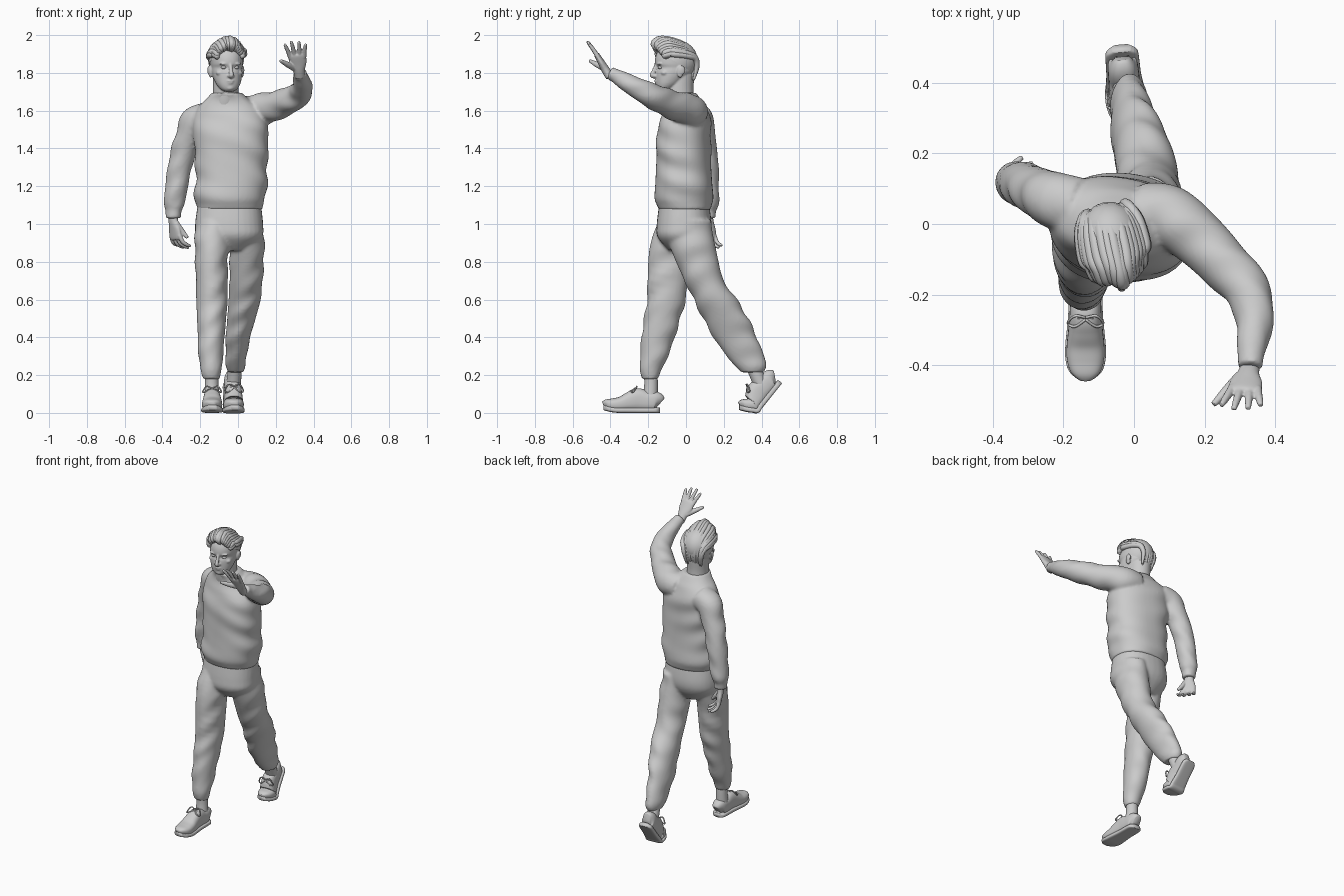
import bpy, bmesh, math, random
from math import sin, cos, pi, radians
from mathutils import Vector, Matrix

random.seed(4)


def spline(rows, k):
    """Catmull-Rom interpolation of whole rows of numbers."""
    out = []
    for i in range(len(rows) - 1):
        a, b = rows[max(i - 1, 0)], rows[i]
        c, d = rows[i + 1], rows[min(i + 2, len(rows) - 1)]
        for j in range(k):
            t = j / k
            out.append([0.5 * (2 * q + (r - p) * t + (2 * p - 5 * q + 4 * r - s) * t * t
                               + (3 * q - p - 3 * r + s) * t ** 3) for p, q, r, s in zip(a, b, c, d)])
    return out + [list(rows[-1])]


def loft(bm, rows, flat=False, side=(1, 0, 0), p=2, n=32, k=6, fold=0.0):
    """Skin rings (x, y, z, rx, ry, yaw); flat rings are level, others follow the path."""
    rows = spline([tuple(r) + (0,) * (6 - len(r)) for r in rows], k)
    pts = [Vector(r[:3]) for r in rows]
    rings, dist = [], 0
    for i, (x, y, z, a, b, yaw) in enumerate(rows):
        if flat:
            u, v = Vector((cos(yaw), sin(yaw), 0)), Vector((-sin(yaw), cos(yaw), 0))
        else:
            t = (pts[min(i + 1, len(pts) - 1)] - pts[max(i - 1, 0)]).normalized()
            u = Vector(side)
            u = (u - t * u.dot(t)).normalized()
            v = t.cross(u)
        dist += (pts[i] - pts[i - 1]).length if i else 0
        ring = []
        for j in range(n):
            g = 2 * pi * j / n
            cx, sy = cos(g), sin(g)
            w = 1 + fold * sin(42 * dist + 2.5 * sin(g + 1)) * (0.5 + 0.5 * sin(2 * g + 9 * dist))
            cx = math.copysign(abs(cx) ** (2 / p), cx) * max(a, .002) * w
            sy = math.copysign(abs(sy) ** (2 / p), sy) * max(b, .002) * w
            ring.append(bm.verts.new(pts[i] + u * cx + v * sy))
        rings.append(ring)
    for r, s in zip(rings, rings[1:]):
        for j in range(n):
            bm.faces.new((r[j], r[(j + 1) % n], s[(j + 1) % n], s[j]))
    bm.faces.new(rings[0][::-1])
    bm.faces.new(rings[-1])


def tube(bm, rows, **kw):
    loft(bm, [(x, y, z, r, r) for x, y, z, r in rows], **kw)


def blob(bm, c, s):
    bmesh.ops.create_uvsphere(bm, u_segments=20, v_segments=12, radius=1,
                              matrix=Matrix.Translation(c) @ Matrix.Diagonal((*s, 1)))


def finish(bm, name, matrix=None, voxel=0, smooth=4):
    """Turn the bmesh into an object, optionally fusing its pieces into one skin."""
    if matrix:
        bm.transform(matrix)
    bmesh.ops.recalc_face_normals(bm, faces=bm.faces[:])
    for f in bm.faces:
        f.smooth = True
    me = bpy.data.meshes.new(name)
    bm.to_mesh(me)
    bm.free()
    ob = bpy.data.objects.new(name, me)
    bpy.context.collection.objects.link(ob)
    if voxel:
        m = ob.modifiers.new("fuse", 'REMESH')
        m.mode, m.voxel_size, m.use_smooth_shade = 'VOXEL', voxel, True
        m = ob.modifiers.new("soften", 'SMOOTH')
        m.factor, m.iterations = 0.5, smooth
    return ob


# Sweater: torso, hanging right sleeve, raised left sleeve
bm = bmesh.new()
loft(bm, [(-.045, -.01, 1.075, .17, .135, .05), (-.045, -.01, 1.1, .178, .145, .05),
          (-.043, -.01, 1.14, .188, .156, 0), (-.035, -.012, 1.22, .19, .15, -.05),
          (-.035, -.012, 1.3, .19, .145, -.08), (-.035, -.012, 1.4, .195, .142, -.14),
          (-.04, -.01, 1.5, .2, .138, -.17), (-.045, 0, 1.57, .19, .122, -.17),
          (-.05, 0, 1.62, .16, .105, -.15), (-.055, -.015, 1.66, .115, .09, -.1),
          (-.06, -.032, 1.695, .08, .084, 0)], flat=True, p=2.3, n=48, fold=.035)
tube(bm, [(-.16, .05, 1.57, .082), (-.225, .068, 1.54, .08), (-.27, .09, 1.44, .069),
          (-.305, .108, 1.32, .064), (-.325, .115, 1.2, .06), (-.338, .118, 1.11, .055),
          (-.342, .118, 1.07, .043), (-.342, .118, 1.03, .041)], fold=.07)
tube(bm, [(.02, .03, 1.585, .088), (.1, .02, 1.6, .088), (.18, -.04, 1.62, .08),
          (.26, -.12, 1.65, .072), (.322, -.19, 1.685, .065), (.34, -.26, 1.72, .055),
          (.336, -.33, 1.76, .046), (.331, -.375, 1.785, .037), (.328, -.405, 1.8, .035)],
     side=(0, 0, 1), fold=.06)
finish(bm, "sweater", voxel=.009)

# Trousers: hips and two striding legs
bm = bmesh.new()
loft(bm, [(-.045, -.01, 1.12, .165, .13), (-.047, -.01, 1.0, .18, .145),
          (-.045, -.015, .93, .172, .135), (-.045, -.01, .86, .1, .08)], flat=True, p=2.3)
loft(bm, [(-.13, -.03, 1.02, .09, .115), (-.136, -.065, .9, .094, .122), (-.14, -.085, .8, .086, .115),
          (-.138, -.105, .6, .083, .102), (-.14, -.125, .5, .077, .096), (-.142, -.148, .4, .071, .088),
          (-.145, -.168, .3, .065, .074), (-.141, -.187, .23, .056, .058),
          (-.14, -.19, .18, .043, .043)], flat=True, n=40, fold=.055)
loft(bm, [(.04, .005, 1.02, .09, .125), (.045, .03, .9, .094, .122), (.047, .06, .8, .09, .113),
          (.042, .095, .7, .088, .104), (.035, .155, .6, .085, .114), (.018, .21, .5, .075, .12),
          (0, .26, .4, .065, .115), (-.01, .315, .3, .056, .1), (-.012, .342, .25, .051, .084),
          (-.014, .352, .215, .04, .06)], flat=True, n=40, fold=.055)
finish(bm, "trousers", voxel=.009)

# Ankles
bm = bmesh.new()
tube(bm, [(-.14, -.188, .24, .036), (-.139, -.185, .15, .036), (-.138, -.19, .07, .04)])
tube(bm, [(-.014, .335, .29, .037), (-.018, .37, .21, .037), (-.026, .405, .13, .04)])
finish(bm, "ankles")

# Head, turned slightly to its left
head = Matrix.Translation((-.06, -.06, 0)) @ Matrix.Rotation(radians(12), 4, 'Z')
bm = bmesh.new()
loft(bm, [(0, -.06, 1.702, .025, .025), (0, -.055, 1.715, .045, .041), (0, -.04, 1.74, .063, .062),
          (0, -.02, 1.775, .075, .084), (0, -.002, 1.805, .081, .101), (0, .004, 1.828, .082, .1),
          (0, .003, 1.85, .085, .108), (0, .006, 1.89, .085, .106), (0, .008, 1.925, .075, .09),
          (0, .01, 1.95, .052, .062), (0, .01, 1.962, .02, .025)], flat=True, p=2.15, n=40)
loft(bm, [(0, .045, 1.6, .08, .08), (0, .03, 1.66, .07, .076), (0, .025, 1.72, .067, .076),
          (0, .03, 1.79, .066, .076)], flat=True)
tube(bm, [(0, -.095, 1.855, .009), (0, -.105, 1.83, .009), (0, -.117, 1.802, .011),
          (0, -.121, 1.787, .013), (0, -.1, 1.777, .01)])
blob(bm, (0, -.098, 1.758), (.023, .012, .005))
blob(bm, (0, -.095, 1.747), (.02, .013, .006))
blob(bm, (0, -.085, 1.722), (.024, .017, .016))
for s in (-1, 1):
    blob(bm, (s * .011, -.107, 1.784), (.009, .011, .008))
    blob(bm, (s * .034, -.089, 1.848), (.026, .014, .007))
    blob(bm, (s * .05, -.066, 1.8), (.022, .02, .016))
    blob(bm, (s * .085, .012, 1.806), (.01, .018, .032))
    blob(bm, (s * .093, .02, 1.814), (.006, .018, .024))
finish(bm, "head", head, voxel=.0045, smooth=3)

bm = bmesh.new()
for s in (-1, 1):
    blob(bm, (s * .034, -.085, 1.829), (.014, .013, .009))
finish(bm, "eyes", head)

# Hair: close cap plus swept-back locks rising into a quiff
bm = bmesh.new()
blob(bm, (0, .012, 1.865), (.094, .112, .108))
bmesh.ops.bisect_plane(bm, geom=bm.verts[:] + bm.edges[:] + bm.faces[:], plane_co=(0, 0, 1.85),
                       plane_no=(0, .6, 1), clear_inner=True)
path = [(-.085, .055, .7, .008), (-.118, .09, .75, .016), (-.085, .118, .85, .017), (-.02, .112, 1, .017),
        (.05, .085, .95, .016), (.092, .04, .75, .015), (.104, -.03, .6, .013), (.088, -.1, .5, .005)]
for i in range(17):
    a = radians(-84 + 10.5 * i)
    j = random.uniform(-.006, .006)
    tube(bm, [(sin(a) * .088 * w + j, y + .045 * abs(sin(a)) * (m < 3) + j,
               1.86 + h * (.25 + .75 * cos(a) if h > 0 else 1) + j * .4, r)
              for m, (y, h, w, r) in enumerate(path)], n=10)
finish(bm, "hair", head)


# Hands: local z runs along the fingers, x to the thumb, y out of the palm
def hand(name, origin, z, x, flip, curl, thumb, scale):
    bm = bmesh.new()
    loft(bm, [(0, 0, -.04, .025, .02), (0, 0, 0, .029, .02), (0, 0, .04, .041, .017),
              (0, 0, .08, .043, .014), (0, 0, .092, .036, .01)], flat=True)
    for fx, length, spread in ((.033, .075, .25), (.011, .088, .08), (-.012, .082, -.08), (-.033, .064, -.25)):
        pos, ang, rows = Vector((fx, 0, .08)), 0, [(fx, 0, .07, .011)]
        for r in (.0105, .0095, .007):
            ang += curl
            pos = pos + Vector((spread * cos(ang), sin(ang), cos(ang))) * length / 3
            rows.append((*pos, r))
        tube(bm, rows, n=14)
    tube(bm, [(.02, 0, .01, .014), (thumb[0] * .6, thumb[1] * .5, thumb[2] * .55, .014), (*thumb, .008)], n=14)
    z = Vector(z).normalized()
    x = Vector(x)
    x = (x - z * x.dot(z)).normalized()
    rot = Matrix((x, z.cross(x) * flip, z)).transposed().to_4x4()
    finish(bm, name, Matrix.Translation(origin) @ rot @ Matrix.Scale(scale, 4), voxel=.004, smooth=3)


hand("raised_hand", (.323, -.425, 1.815), (-.023, -.1, .17), (-1, 0, 0), 1, .04, (.08, .044, .088), 1.1)
hand("lowered_hand", (-.342, .118, 1.015), (.14, .05, -1), (.6, -.8, 0), -1, .38, (.05, .035, .09), 1.08)


# Shoes: heel at local y = 0, toe at y = -0.3, bent at the ball of the foot
SHOE = [(0, .022, .085), (-.02, .041, .112), (-.07, .044, .116), (-.115, .045, .13), (-.16, .049, .11),
        (-.2, .053, .088), (-.24, .053, .075), (-.275, .043, .062), (-.297, .02, .042)]


def shoe(name, matrix, bend):
    def shape(bm):
        for v in bm.verts:
            f = min(max((v.co.y + .225) / .05, 0), 1)
            v.co.z += 2 * max(-.21 - v.co.y, 0) ** 2
            g, d, h = bend * f, v.co.y + .2, v.co.z
            v.co.y, v.co.z = -.2 + d * cos(g) - h * sin(g), d * sin(g) + h * cos(g)
    bm = bmesh.new()
    loft(bm, [(0, y, h / 2 + .004, w, h / 2 - .004) for y, w, h in SHOE], p=2.6)
    shape(bm)
    finish(bm, name + "_upper", matrix)
    bm = bmesh.new()
    loft(bm, [(0, y * 1.01 + .002, .014, w + .004, .014) for y, w, h in SHOE], p=4)
    shape(bm)
    finish(bm, name + "_sole", matrix)
    bm = bmesh.new()
    for i in range(5):
        y, h = -.125 - .02 * i, .127 - .011 * i
        tube(bm, [(-.036, y, h - .026, .004), (-.02, y, h - .004, .004), (0, y, h, .004),
                  (.02, y, h - .004, .004), (.036, y, h - .026, .004)], side=(0, 1, 0), n=8, k=3)
    for s in (-1, 1):
        tube(bm, [(0, -.125, .13, .004), (s * .03, -.12, .14, .004), (s * .05, -.14, .11, .004),
                  (s * .03, -.15, .115, .004), (0, -.13, .13, .004)], side=(0, 1, .3), n=8, k=4)
    shape(bm)
    finish(bm, name + "_laces", matrix)


shoe("front_shoe", Matrix.Translation((-.137, -.14, 0)), 0)
shoe("back_shoe", Matrix.Translation((-.043, .58, 0)) @ Matrix.Rotation(radians(5), 4, 'Z'), radians(51))
